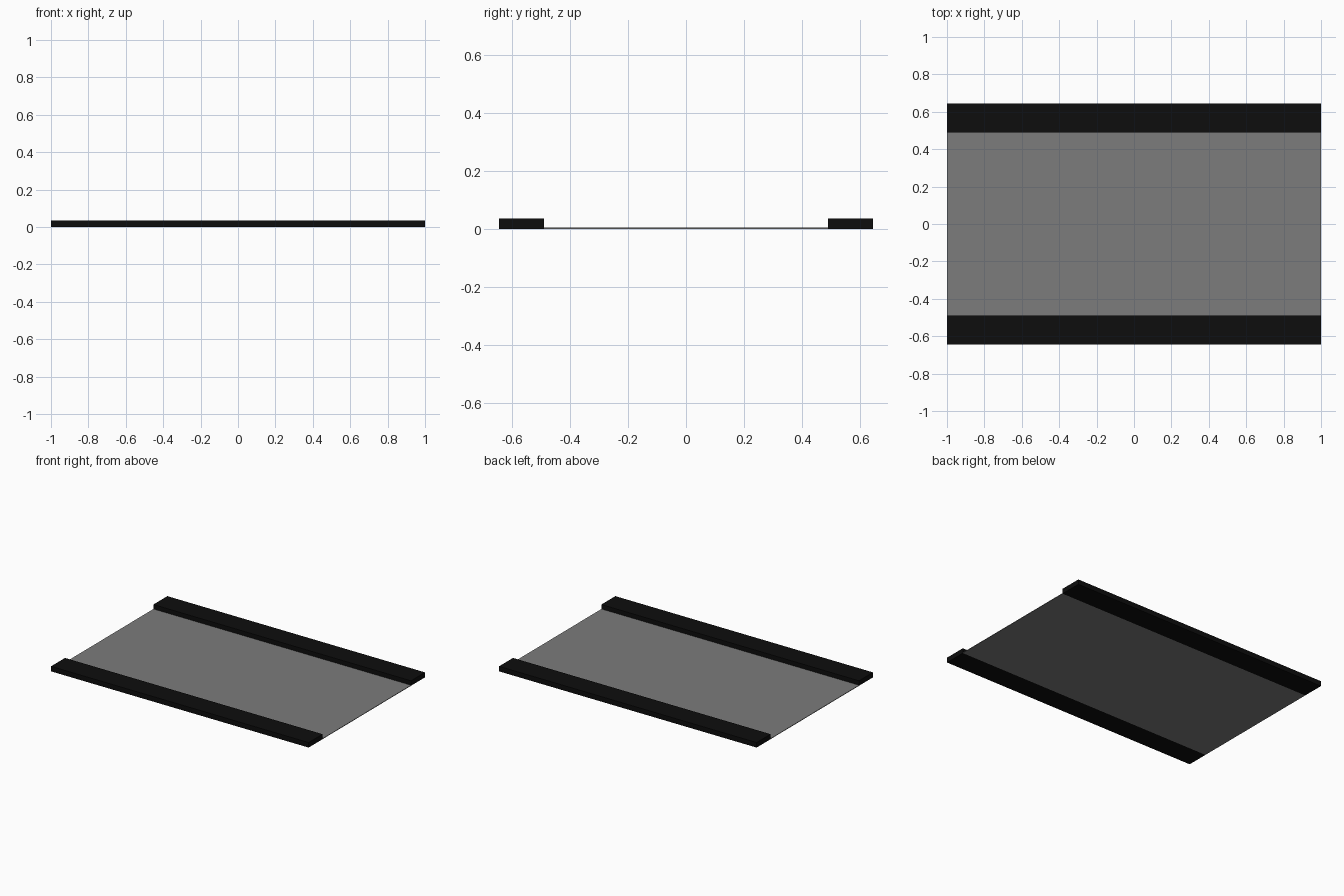
import bpy

if "Cube" in bpy.data.objects:
    bpy.data.objects.remove(bpy.data.objects["Cube"])

LENGTH, HALF_W, INNER, CURB_H, SLAB_H = 2.0, 0.645, 0.49, 0.035, 0.004


def material(name, value):
    m = bpy.data.materials.new(name)
    m.diffuse_color = (value, value, value, 1)
    m.use_nodes = True
    m.node_tree.nodes["Principled BSDF"].inputs["Base Color"].default_value = m.diffuse_color
    return m


def box(name, y0, y1, height, mat):
    bpy.ops.mesh.primitive_cube_add(size=1, location=(0, (y0 + y1) / 2, height / 2))
    ob = bpy.context.object
    ob.name = name
    ob.scale = (LENGTH, y1 - y0, height)
    bpy.ops.object.transform_apply(location=False, rotation=False, scale=True)
    ob.data.materials.append(mat)
    return ob


black = material("black", 0.004)
grey = material("grey", 0.2)

# thin flat panel between the rails
box("flat_panel", -INNER, INNER, SLAB_H, grey)

# raised rails along both long edges
box("front_rail", -HALF_W, -INNER, CURB_H, black)
box("back_rail", INNER, HALF_W, CURB_H, black)
